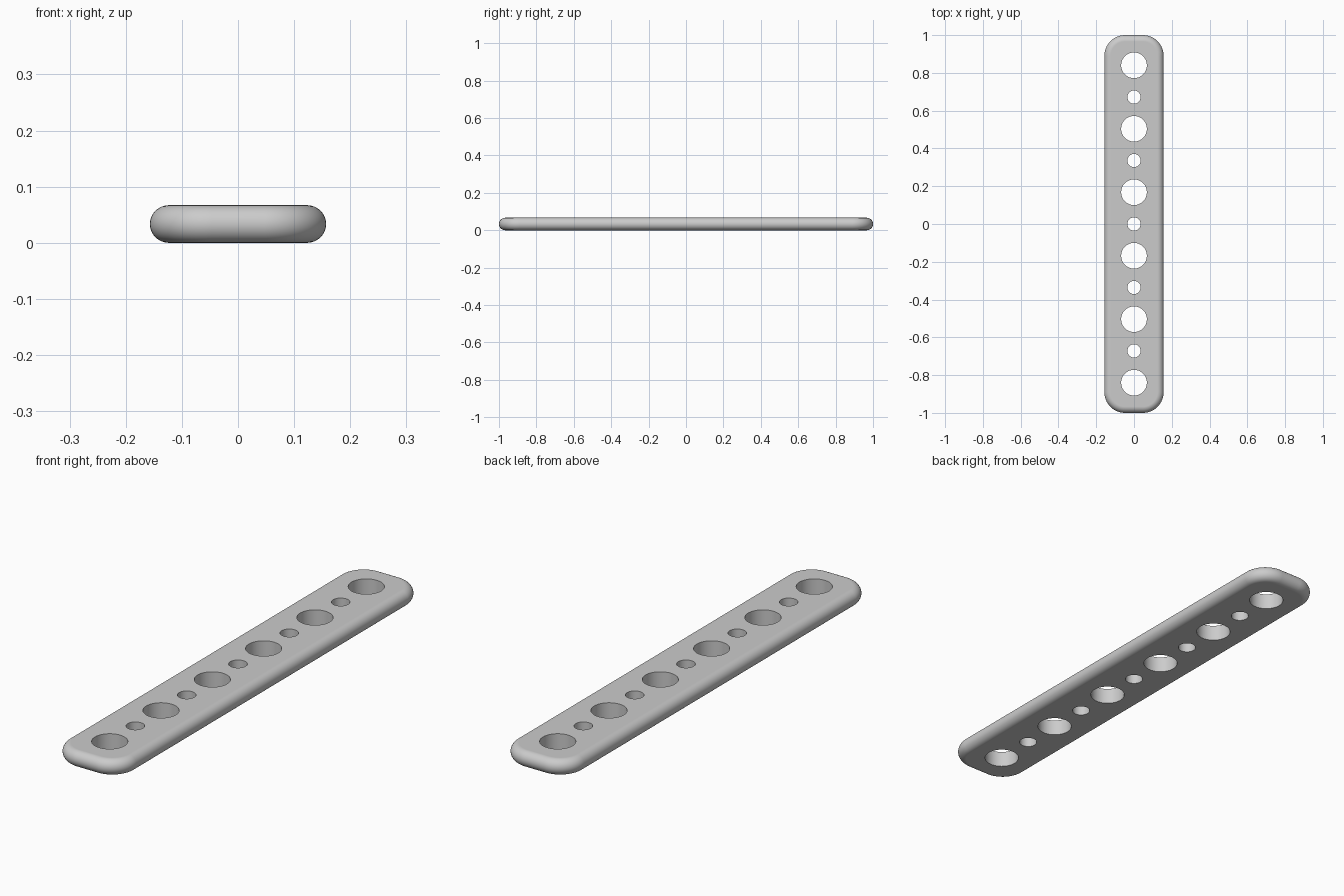
import bpy, bmesh
from math import pi, sin, cos, radians

cube = bpy.data.objects.get("Cube")
if cube:
    bpy.data.objects.remove(cube, do_unlink=True)

HALF_W, HALF_L, HEIGHT = 0.157, 1.0, 0.067
CORNER, EDGE = 0.11, HEIGHT / 2
PITCH, BIG, SMALL = 0.168, 0.068, 0.035
CORNER_STEPS, EDGE_STEPS = 16, 16

grey = bpy.data.materials.new("plain grey")
grey.use_nodes = True
colour = (0.6, 0.6, 0.6, 1)
grey.diffuse_color = colour
grey.node_tree.nodes["Principled BSDF"].inputs["Base Color"].default_value = colour


def make_object(name, bm):
    bmesh.ops.recalc_face_normals(bm, faces=bm.faces)
    mesh = bpy.data.meshes.new(name)
    bm.to_mesh(mesh)
    bm.free()
    mesh.materials.append(grey)
    obj = bpy.data.objects.new(name, mesh)
    bpy.context.collection.objects.link(obj)
    return obj


def outline(bm, inset, z):
    """One rounded rectangle ring of vertices."""
    ring = []
    r = CORNER - inset
    for q, (sx, sy) in enumerate([(1, 1), (-1, 1), (-1, -1), (1, -1)]):
        for i in range(CORNER_STEPS + 1):
            a = (q + i / CORNER_STEPS) * pi / 2
            ring.append(bm.verts.new((sx * (HALF_W - CORNER) + r * cos(a),
                                      sy * (HALF_L - CORNER) + r * sin(a), z)))
    return ring


# Bar with fully rounded edges
bm = bmesh.new()
rings = []
for i in range(EDGE_STEPS + 1):
    t = -pi / 2 + pi * i / EDGE_STEPS
    rings.append(outline(bm, EDGE * (1 - cos(t)), EDGE * (1 + sin(t))))
for low, high in zip(rings, rings[1:]):
    for j in range(len(low)):
        k = (j + 1) % len(low)
        bm.faces.new((low[j], low[k], high[k], high[j]))
bm.faces.new(rings[0][::-1])
bm.faces.new(rings[-1])
bar = make_object("perforated_bar", bm)

# Alternating large and small holes along the centre line
bm = bmesh.new()
for n in range(-5, 6):
    radius = BIG if n % 2 else SMALL
    made = bmesh.ops.create_cone(bm, cap_ends=True, segments=64, radius1=radius,
                                 radius2=radius, depth=HEIGHT * 3)
    bmesh.ops.translate(bm, verts=made["verts"], vec=(0, n * PITCH, EDGE))
cutter = make_object("hole_cutter", bm)

cut = bar.modifiers.new("holes", "BOOLEAN")
cut.operation = "DIFFERENCE"
cut.solver = "EXACT"
cut.object = cutter
bpy.context.view_layer.objects.active = bar
bar.select_set(True)
bpy.ops.object.modifier_apply(modifier=cut.name)
bpy.data.objects.remove(cutter, do_unlink=True)

# Smooth sides with flat top and bottom
bpy.ops.object.shade_smooth_by_angle(angle=radians(35))
weighted = bar.modifiers.new("weighted normals", "WEIGHTED_NORMAL")
weighted.keep_sharp = True
